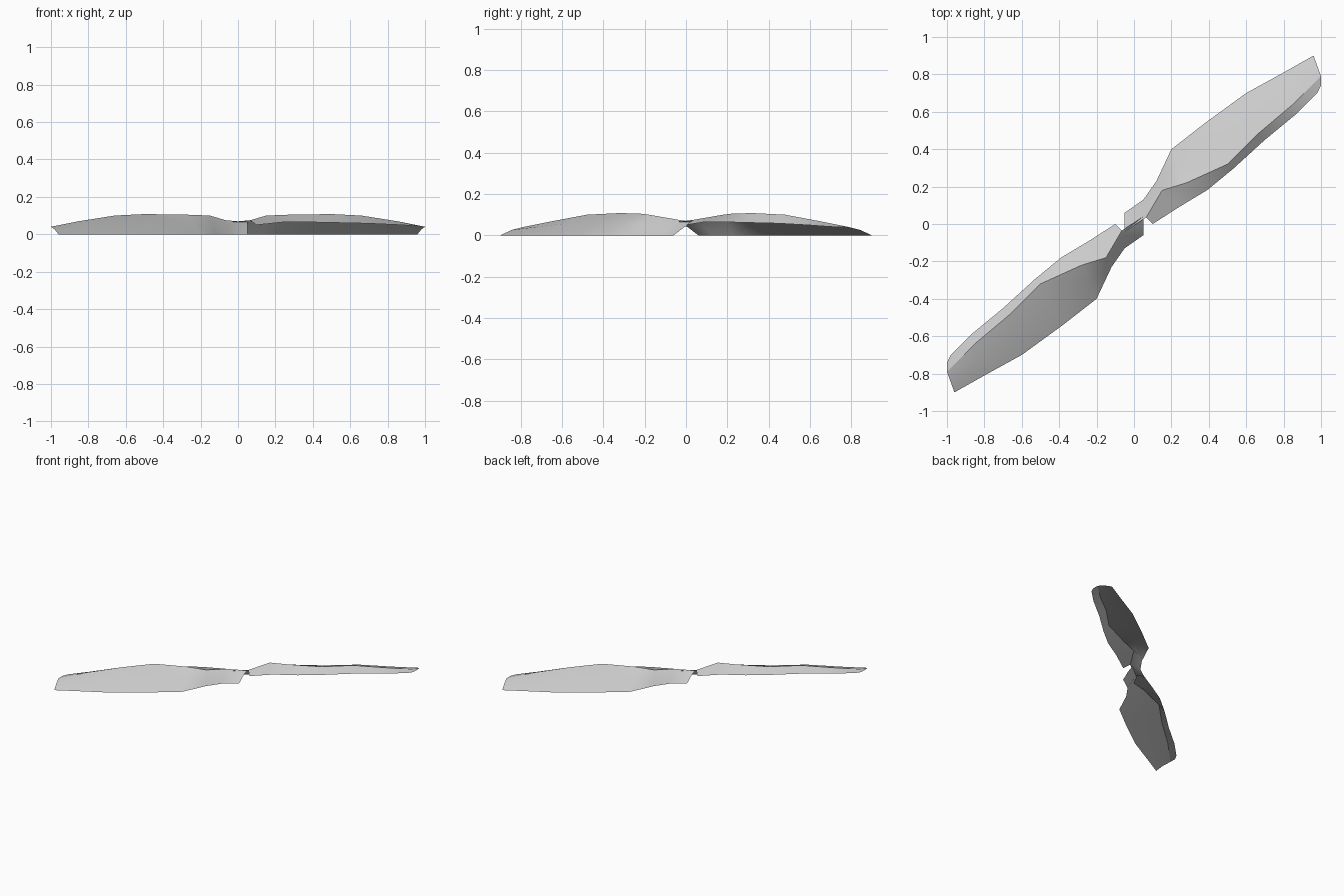
import bpy
import bmesh
import math
from mathutils import Matrix, Vector

cube = bpy.data.objects.get("Cube")
if cube:
    bpy.data.objects.remove(cube)

grey = bpy.data.materials.new("matte_grey")
grey.use_nodes = True
grey.diffuse_color = (0.6, 0.6, 0.6, 1)
grey.node_tree.nodes["Principled BSDF"].inputs["Base Color"].default_value = (0.6, 0.6, 0.6, 1)

# Blade cross-sections from hub to tip: low trailing edge (x, y),
# raised ridge (x, y, z) and leading edge (x, y, z)
SECTIONS = [
    ((-0.05, 0.06), (-0.05, -0.04, 0.065), None),
    ((0.05, 0.13), (0.065, 0.035, 0.075), (0.10, 0.00, 0.05)),
    ((0.12, 0.23), (0.15, 0.18, 0.10), (0.24, 0.09, 0.065)),
    ((0.20, 0.40), (0.28, 0.22, 0.105), (0.39, 0.18, 0.065)),
    ((0.38, 0.54), (0.50, 0.32, 0.108), (0.53, 0.295, 0.062)),
    ((0.60, 0.70), (0.66, 0.48, 0.10), (0.70, 0.45, 0.058)),
    ((0.80, 0.81), (0.85, 0.64, 0.07), (0.87, 0.59, 0.05)),
    ((0.96, 0.90), (1.00, 0.79, 0.04), (0.98, 0.70, 0.042)),
]


def make_blade(name, turn):
    """Skin the sections into one thin, twisted blade."""
    bm = bmesh.new()
    rows = []
    for trail, ridge, lead in SECTIONS:
        low, high = Vector((*trail, 0)), Vector(ridge)
        middle = low.lerp(high, 0.5) + Vector((0, 0, 0.006))
        points = [low, middle, high] + ([Vector(lead)] if lead else [])
        rows.append([bm.verts.new(p) for p in points])
    for a, b in zip(rows, rows[1:]):
        for i in range(len(a) - 1):
            bm.faces.new((a[i], a[i + 1], b[i + 1], b[i]))
    # Rounded corner at the tip
    tip = rows[-1]
    corner = bm.verts.new((1.0, 0.74, 0.04))
    bm.faces.new((tip[2], tip[3], corner))
    bmesh.ops.recalc_face_normals(bm, faces=bm.faces)
    if sum(f.normal.z * f.calc_area() for f in bm.faces) < 0:
        bmesh.ops.reverse_faces(bm, faces=bm.faces)
    bmesh.ops.transform(bm, matrix=Matrix.Rotation(turn, 4, "Z"), verts=bm.verts)
    mesh = bpy.data.meshes.new(name)
    bm.to_mesh(mesh)
    bm.free()
    mesh.materials.append(grey)
    blade = bpy.data.objects.new(name, mesh)
    bpy.context.collection.objects.link(blade)
    bpy.ops.object.select_all(action="DESELECT")
    blade.select_set(True)
    bpy.context.view_layer.objects.active = blade
    bpy.ops.object.shade_smooth_by_angle(angle=math.radians(30))


# Two identical blades meeting at the hub
make_blade("back_blade", 0)
make_blade("front_blade", math.pi)
